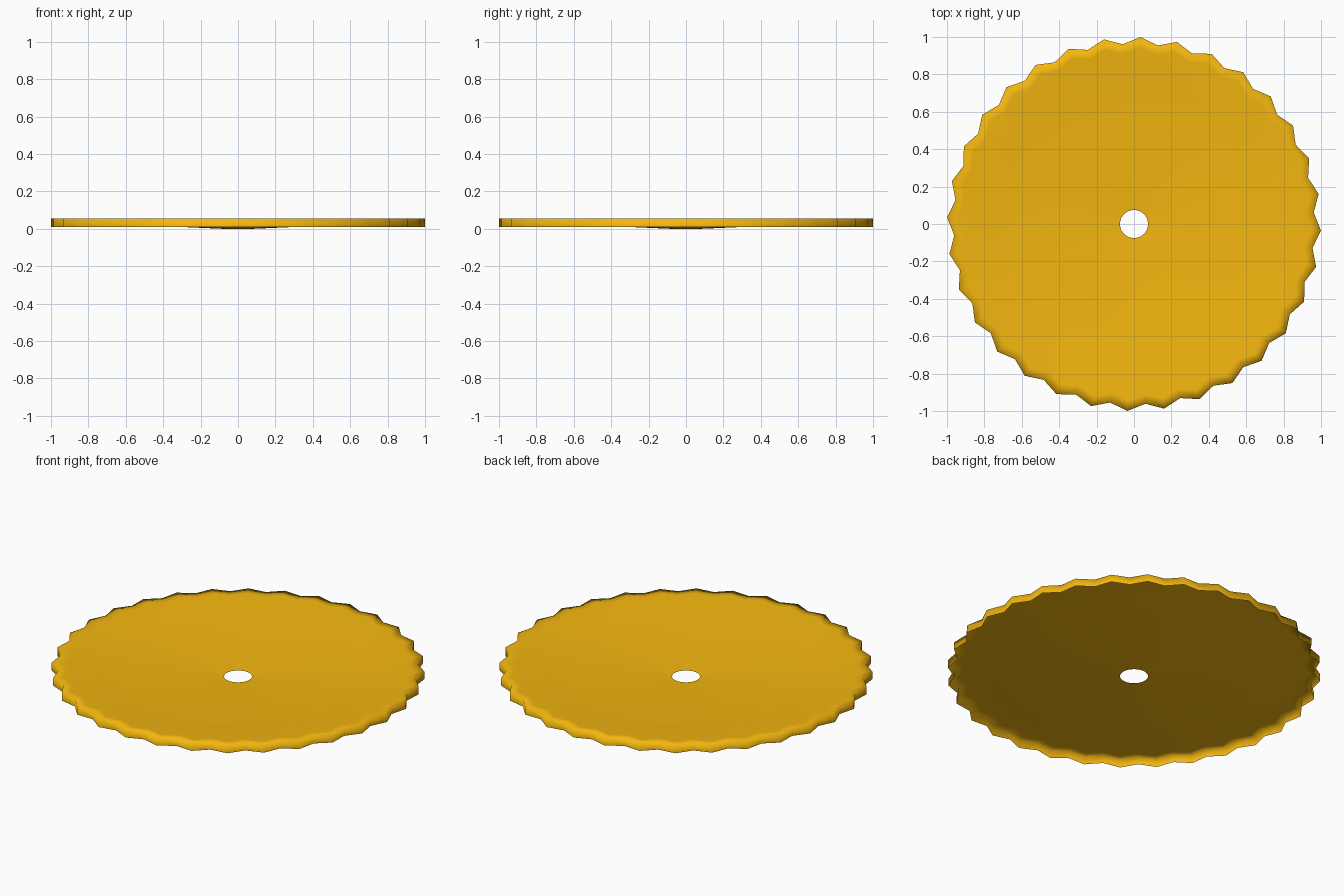
import bpy, bmesh, math

if "Cube" in bpy.data.objects:
    bpy.data.objects.remove(bpy.data.objects["Cube"])

TEETH = 32
N = TEETH * 2                      # one vertex per tooth tip and per notch
PHASE = math.radians(88.0)         # angle of one tooth tip

# Profile from bore to rim: (tip radius, notch radius, height)
PROFILE = [
    (0.075, 0.075, 0.000),
    (0.30, 0.30, 0.010),
    (0.62, 0.62, 0.025),
    (0.74, 0.74, 0.034),
    (0.945, 0.912, 0.053),
    (1.000, 0.963, 0.055),         # toothed top edge
    (1.000, 0.963, 0.011),         # lower edge of the turned-down rim
]


def ring(bm, tip, notch, z):
    verts = []
    for i in range(N):
        a = PHASE + 2 * math.pi * i / N
        r = tip if i % 2 == 0 else notch
        verts.append(bm.verts.new((r * math.cos(a), r * math.sin(a), z)))
    return verts


# Thin dished sheet with a scalloped skirt, open underneath
bm = bmesh.new()
rings = [ring(bm, *p) for p in PROFILE]
for inner, outer in zip(rings, rings[1:]):
    for i in range(N):
        j = (i + 1) % N
        bm.faces.new((inner[i], outer[i], outer[j], inner[j]))
for f in bm.faces:
    f.smooth = True
mesh = bpy.data.meshes.new("toothed_disc")
bm.to_mesh(mesh)
bm.free()

disc = bpy.data.objects.new("toothed_disc", mesh)
bpy.context.collection.objects.link(disc)

# Amber finish
mat = bpy.data.materials.new("amber")
mat.diffuse_color = (0.9, 0.47, 0.005, 1.0)
mat.use_nodes = True
mat.node_tree.nodes["Principled BSDF"].inputs["Base Color"].default_value = mat.diffuse_color
mesh.materials.append(mat)
